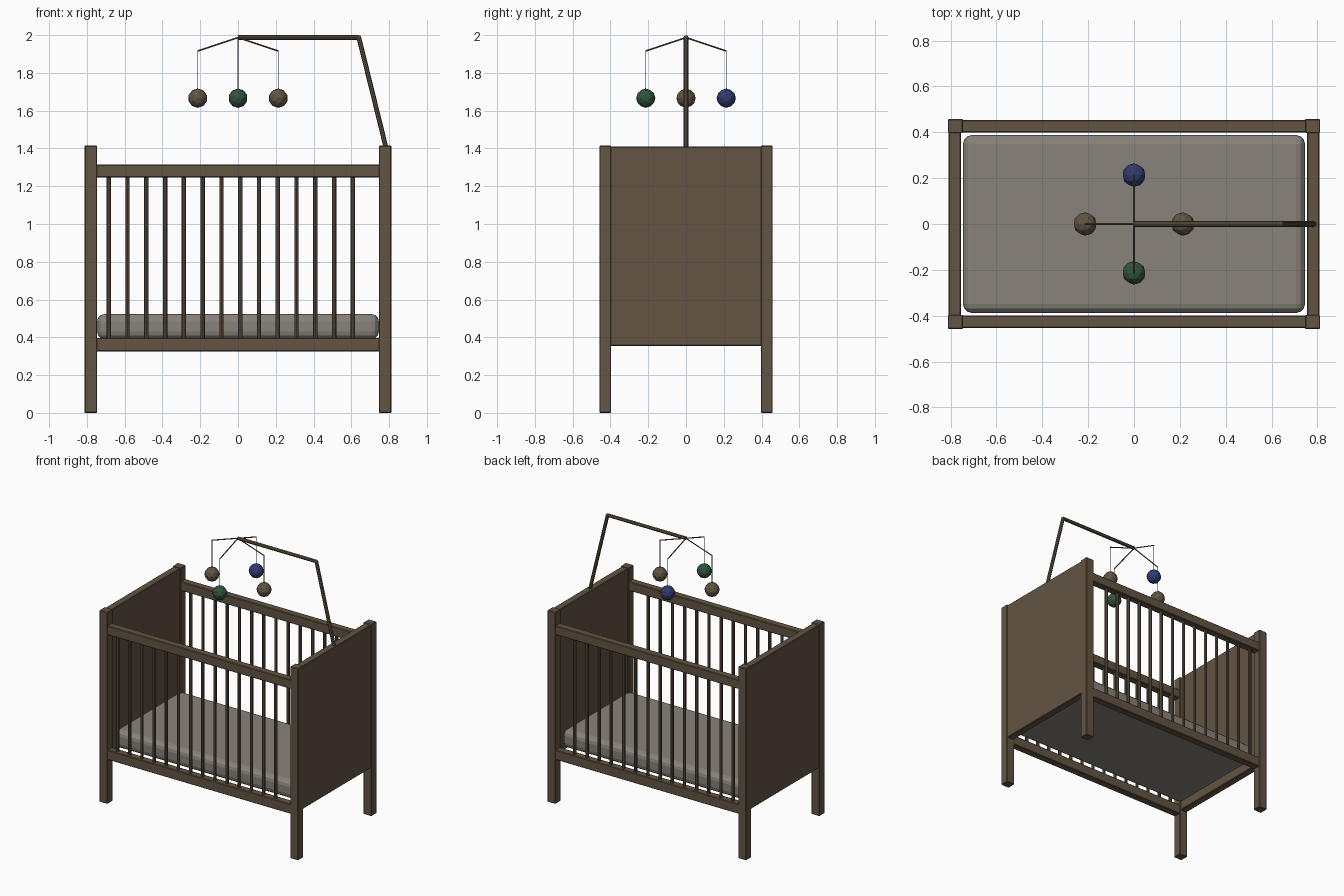
import bpy
import bmesh
from mathutils import Vector, Matrix

cube = bpy.data.objects.get("Cube")
if cube:
    bpy.data.objects.remove(cube, do_unlink=True)


def material(name, rgb):
    m = bpy.data.materials.new(name)
    m.use_nodes = True
    m.diffuse_color = (*rgb, 1)
    m.node_tree.nodes["Principled BSDF"].inputs["Base Color"].default_value = (*rgb, 1)
    return m


wood = material("brown wood", (0.122, 0.089, 0.055))
fabric = material("grey fabric", (0.246, 0.223, 0.195))
green = material("green", (0.032, 0.09, 0.047))
blue = material("blue", (0.03, 0.045, 0.16))
thread = material("grey thread", (0.12, 0.12, 0.13))


def finish(name, bm, mat):
    mesh = bpy.data.meshes.new(name)
    bm.to_mesh(mesh)
    bm.free()
    mesh.materials.append(mat)
    ob = bpy.data.objects.new(name, mesh)
    bpy.context.collection.objects.link(ob)
    return ob


def box(name, low, high, mat, bevel=0.004, segments=1):
    """Bevelled box between two opposite corners."""
    low, high = Vector(low), Vector(high)
    bm = bmesh.new()
    bmesh.ops.create_cube(bm, size=1, matrix=Matrix.Translation((low + high) / 2)
                          @ Matrix.Diagonal((*(high - low), 1)))
    ob = finish(name, bm, mat)
    mod = ob.modifiers.new("soft edges", "BEVEL")
    mod.width, mod.segments = bevel, segments
    return ob


def rod(name, start, end, radius, mat, sides=8):
    """Straight round rod between two points."""
    start, end = Vector(start), Vector(end)
    axis = end - start
    turn = axis.to_track_quat("Z", "Y").to_matrix().to_4x4()
    bm = bmesh.new()
    bmesh.ops.create_cone(bm, cap_ends=True, segments=sides, radius1=radius, radius2=radius,
                          depth=axis.length, matrix=Matrix.Translation((start + end) / 2) @ turn)
    return finish(name, bm, mat)


def ball(name, centre, radius, mat):
    bm = bmesh.new()
    bmesh.ops.create_icosphere(bm, subdivisions=2, radius=radius,
                               matrix=Matrix.Translation(centre) @ Matrix.Rotation(1.5708, 4, "X"))
    return finish(name, bm, mat)


# Corner posts
for sx, xname in ((-1, "right"), (1, "left")):
    for sy, yname in ((-1, "front"), (1, "back")):
        x, y = sx * 0.779, sy * 0.427
        box(f"{yname}_{xname}_post", (x - 0.033, y - 0.031, 0), (x + 0.033, y + 0.031, 1.415), wood)

    # Solid end panel
    box(f"{xname}_end_panel", (sx * 0.781 - 0.027, -0.405, 0.355),
        (sx * 0.781 + 0.027, 0.405, 1.41), wood)

# Long sides: two rails joined by round bars
BARS, FIRST, STEP = 14, -0.684, 0.0994
for sy, side in ((-1, "front"), (1, "back")):
    y = sy * 0.427
    for label, bottom, top in (("lower", 0.325, 0.397), ("upper", 1.247, 1.314)):
        box(f"{side}_{label}_rail", (-0.755, y - 0.027, bottom), (0.755, y + 0.027, top), wood)
    for i in range(BARS):
        x = FIRST + i * STEP
        rod(f"{side}_bar_{i + 1}", (x, y, 0.38), (x, y, 1.26), 0.0115, wood)

# Mattress
mattress = box("mattress", (-0.746, -0.388, 0.39), (0.746, 0.388, 0.523), fabric, 0.04, 3)

# Bent arm that carries the mobile
HUB = Vector((0, 0, 1.987))
elbow = Vector((0.64, 0, 1.987))
rod("arm_upright", (0.787, 0, 1.39), elbow, 0.0125, wood)
rod("arm_beam", elbow, HUB, 0.0125, wood)
ball("arm_elbow", elbow, 0.0125, wood)

# Mobile: four spokes, each with a thread and a ball
for name, dx, dy, mat in (("right", -1, 0, wood), ("left", 1, 0, wood),
                          ("front", 0, -1, green), ("back", 0, 1, blue)):
    x, y = dx * 0.213, dy * 0.213
    tip = Vector((x, y, 1.916))
    rod(f"{name}_spoke", HUB, tip, 0.004, wood, 6)
    rod(f"{name}_thread", tip, (x, y, 1.68), 0.0025, thread, 6)
    ball(f"{name}_ball", (x, y, 1.666), 0.051, mat)
